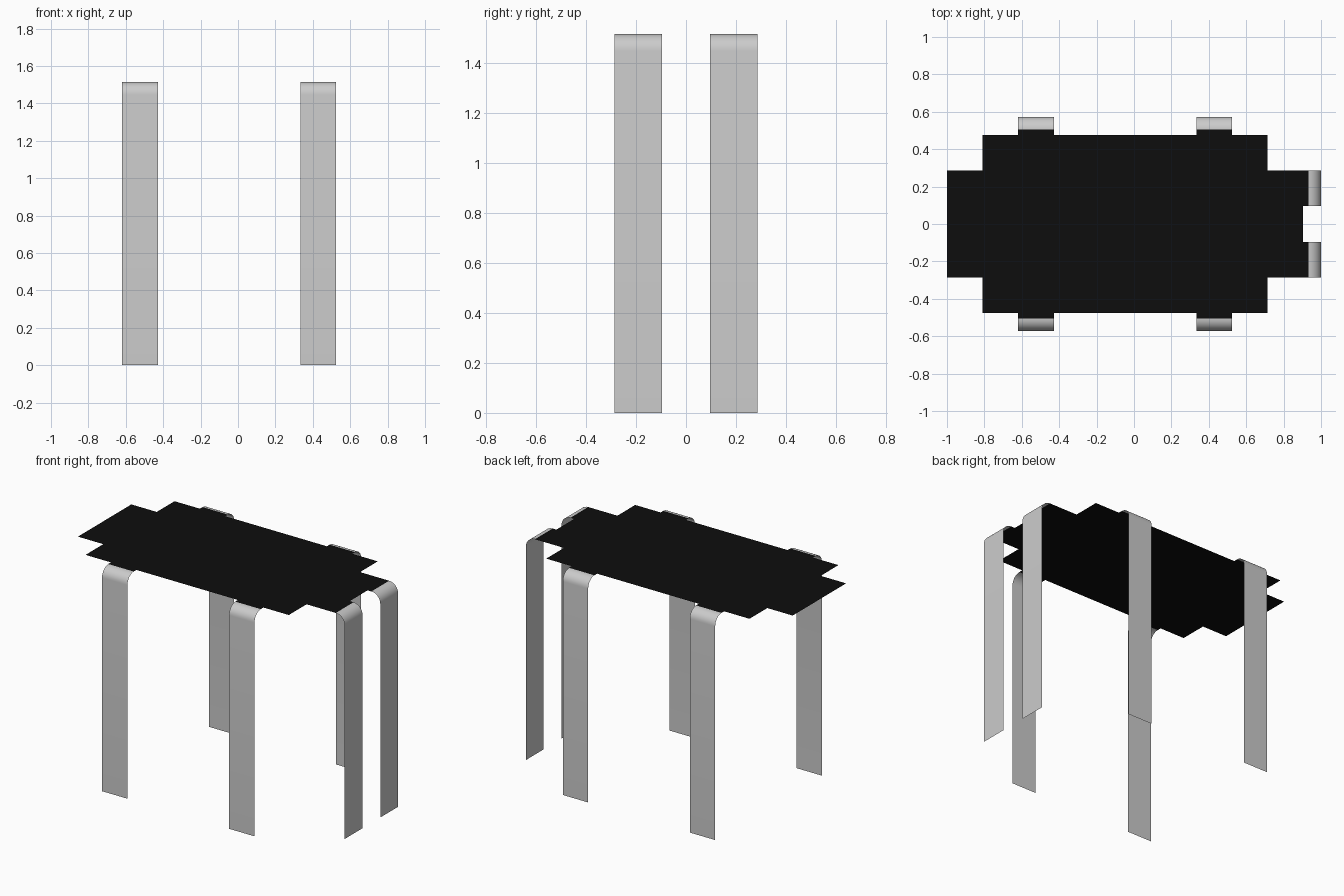
import bpy, bmesh, math
from mathutils import Matrix

if "Cube" in bpy.data.objects:
    bpy.data.objects.remove(bpy.data.objects["Cube"])

U = 2 / 10.5          # module: one leg width
H = 1.514             # height of the table sheet
R = 0.35 * U          # bend radius of the legs


def material(name, rgb):
    m = bpy.data.materials.new(name)
    m.diffuse_color = (*rgb, 1)
    m.use_nodes = True
    m.node_tree.nodes["Principled BSDF"].inputs["Base Color"].default_value = m.diffuse_color
    return m


black = material("black sheet", (0.004, 0.004, 0.004))
grey = material("light grey", (0.6, 0.6, 0.6))


def finish(name, bm, mats):
    mesh = bpy.data.meshes.new(name)
    bm.to_mesh(mesh)
    bm.free()
    for m in mats:
        mesh.materials.append(m)
    obj = bpy.data.objects.new(name, mesh)
    bpy.context.collection.objects.link(obj)
    return obj


# Flat top sheet: stepped outline, mirrored across the x axis
half = [(9.5 - 0.5, 0), (10, 0), (10, 1.5), (9, 1.5), (9, 2.5),
        (1, 2.5), (1, 1.5), (0, 1.5)][1:]
outline = half + [(x, -y) for x, y in reversed(half) if y]
bm = bmesh.new()
bm.faces.new([bm.verts.new((x * U - 1, y * U, H)) for x, y in outline])
finish("table_top", bm, [black])


# Leg strip: short flat black tab, rounded bend, straight drop to the floor
def leg(name, x, y, angle):
    profile = [(0, H)]
    for i in range(9):
        a = math.pi / 2 * i / 8
        profile.append((0.15 * U + R * math.sin(a), H - R + R * math.cos(a)))
    profile.append((0.5 * U, 0))
    bm = bmesh.new()
    rows = [[bm.verts.new((d, s * U / 2, z)) for s in (-1, 1)] for d, z in profile]
    for i, (a, b) in enumerate(zip(rows, rows[1:])):
        f = bm.faces.new((a[0], b[0], b[1], a[1]))
        f.smooth = True
        f.material_index = 1 if i == 0 else 0
    bm.transform(Matrix.Translation((x, y, 0)) @ Matrix.Rotation(angle, 4, 'Z'))
    finish(name, bm, [grey, black])


for side, s in (("front", -1), ("back", 1)):
    leg(side + "_left_leg", 2.5 * U - 1, s * 2.5 * U, s * math.pi / 2)
    leg(side + "_right_leg", 7.5 * U - 1, s * 2.5 * U, s * math.pi / 2)
    leg(side + "_end_leg", 10 * U - 1, s * U, 0)
